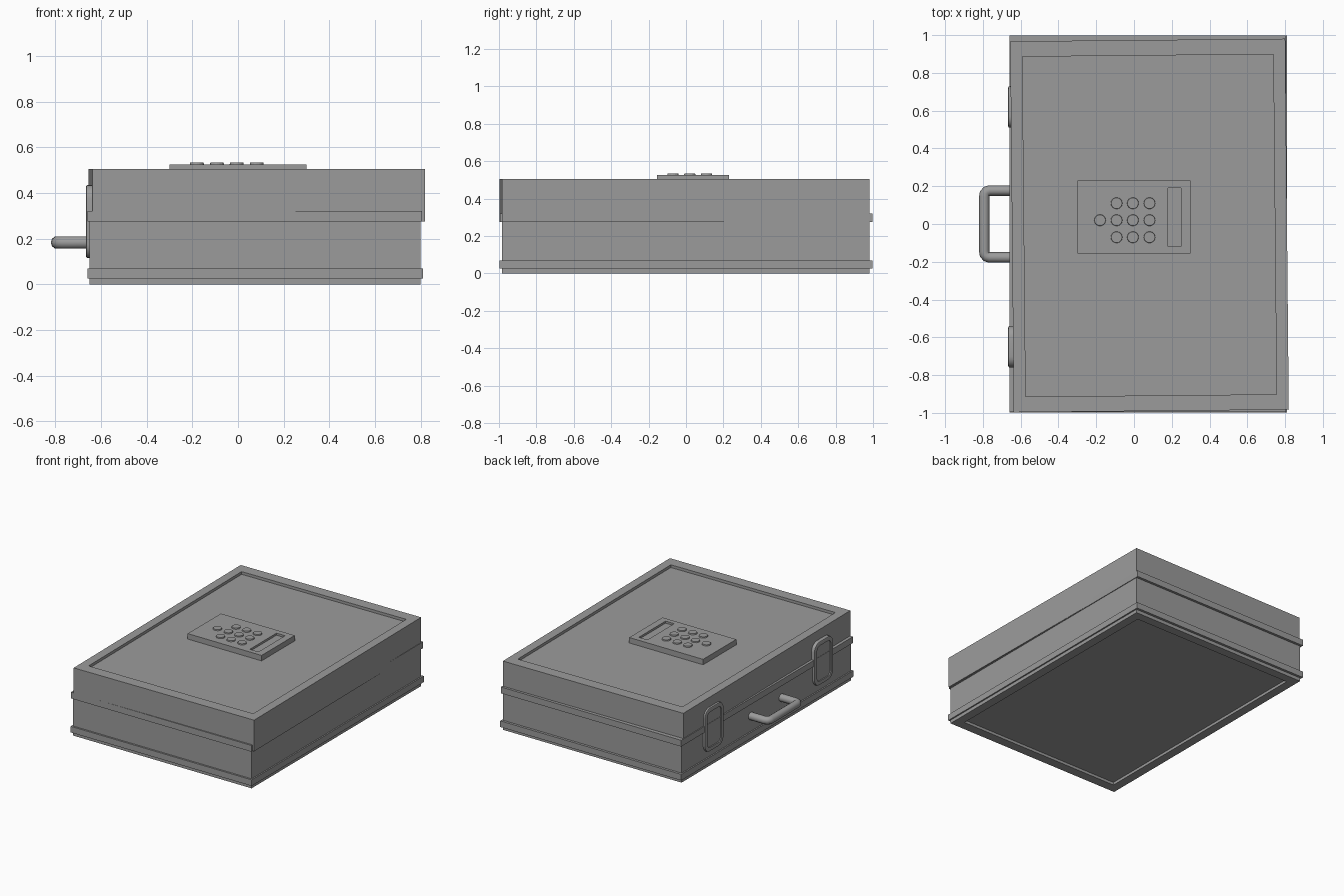
import bpy, bmesh
from mathutils import Matrix, Vector

if "Cube" in bpy.data.objects:
    bpy.data.objects.remove(bpy.data.objects["Cube"])

GREY = (0.33, 0.33, 0.33, 1)
grey = bpy.data.materials.new("plain grey")
grey.use_nodes = True
grey.diffuse_color = GREY
grey.node_tree.nodes["Principled BSDF"].inputs["Base Color"].default_value = GREY


def finish(bm, name):
    bmesh.ops.recalc_face_normals(bm, faces=bm.faces)
    mesh = bpy.data.meshes.new(name)
    bm.to_mesh(mesh)
    bm.free()
    mesh.materials.append(grey)
    obj = bpy.data.objects.new(name, mesh)
    bpy.context.collection.objects.link(obj)
    return obj


def box_mesh(low, high):
    low, high = Vector(low), Vector(high)
    bm = bmesh.new()
    place = Matrix.Translation((low + high) / 2) @ Matrix.Diagonal((high - low).to_4d())
    bmesh.ops.create_cube(bm, size=1, matrix=place)
    bm.normal_update()
    return bm


def sink(bm, direction, rect, depth):
    """Cut a rectangular recess into the face that looks along z."""
    face = max(bm.faces, key=lambda f: f.normal.z * direction)
    mid = face.calc_center_median()
    x0, x1, y0, y1 = rect
    bmesh.ops.inset_individual(bm, faces=[face], thickness=0.005)
    for v in face.verts:
        v.co.x = x0 if v.co.x < mid.x else x1
        v.co.y = y0 if v.co.y < mid.y else y1
    floor = bmesh.ops.extrude_discrete_faces(bm, faces=[face])["faces"][0]
    for v in floor.verts:
        v.co.z -= direction * depth


# Lower shell with its recessed underside
bm = box_mesh((-0.65, -0.985, 0), (0.80, 0.98, 0.29))
sink(bm, -1, (-0.585, 0.735, -0.915, 0.915), 0.02)
finish(bm, "lower_shell")

# Raised trim bands
finish(box_mesh((-0.66, -0.998, 0.025), (0.81, 0.998, 0.07)), "bottom_band")
finish(box_mesh((-0.66, -0.995, 0.274), (0.805, 0.998, 0.32)), "middle_band")

# Lid, sitting slightly askew, with a recessed top
bm = box_mesh((-0.728, -0.982, 0.276), (0.728, 0.982, 0.505))
sink(bm, 1, (-0.664, 0.664, -0.9, 0.9), 0.02)
lid = finish(bm, "lid")
lid.location = (0.082, -0.008, 0)
lid.rotation_euler.z = 0.0095

# Keypad with a sunken display slot
bm = box_mesh((-0.30, -0.155, 0.48), (0.30, 0.23, 0.525))
sink(bm, 1, (0.18, 0.25, -0.12, 0.19), 0.015)
finish(bm, "keypad_plate")

# Ten round keys: a three by three block and a single key
spots = [(x, y) for x in (-0.092, -0.006, 0.082) for y in (-0.07, 0.02, 0.11)]
bm = bmesh.new()
for x, y in spots + [(-0.18, 0.02)]:
    bmesh.ops.create_cone(bm, cap_ends=True, segments=16, radius1=0.032,
                          radius2=0.029, depth=0.015,
                          matrix=Matrix.Translation((x, y, 0.5255)))
finish(bm, "keypad_keys")


def latch(name, y):
    """Rounded plate with a raised rim on the handle side."""
    bm = box_mesh((-0.666, y - 0.11, 0.115), (-0.62, y + 0.11, 0.435))
    corners = [e for e in bm.edges if abs((e.verts[0].co - e.verts[1].co).x) > 0.01]
    bmesh.ops.bevel(bm, geom=corners, offset=0.06, segments=5, profile=0.5,
                    affect='EDGES')
    bm.normal_update()
    face = min(bm.faces, key=lambda f: f.normal.x)
    bmesh.ops.bevel(bm, geom=list(face.edges), offset=0.008, segments=2,
                    profile=0.5, affect='EDGES')
    bm.normal_update()
    face = min(bm.faces, key=lambda f: (round(f.normal.x, 3), -f.calc_area()))
    bmesh.ops.inset_individual(bm, faces=[face], thickness=0.022)
    floor = bmesh.ops.extrude_discrete_faces(bm, faces=[face])["faces"][0]
    for v in floor.verts:
        v.co.x += 0.008
    return finish(bm, name)


smooth = [latch("back_latch", 0.62), latch("front_latch", -0.65)]

# Carrying handle: a round bar with tight rounded corners
curve = bpy.data.curves.new("handle", 'CURVE')
curve.dimensions = '3D'
curve.bevel_depth = 0.028
curve.bevel_resolution = 3
curve.use_fill_caps = True
path = curve.splines.new('POLY')
half = [(-0.63, 0.177), (-0.765, 0.177), (-0.781, 0.172), (-0.79, 0.161), (-0.792, 0.145)]
points = half + [(x, -y) for x, y in reversed(half)]
path.points.add(len(points) - 1)
for p, (x, y) in zip(path.points, points):
    p.co = (x, y, 0.183, 1)
handle = bpy.data.objects.new("handle", curve)
bpy.context.collection.objects.link(handle)
curve.materials.append(grey)

# Turn the bar into a mesh and smooth the rounded parts
bpy.ops.object.select_all(action='DESELECT')
handle.select_set(True)
bpy.context.view_layer.objects.active = handle
bpy.ops.object.convert(target='MESH')
for obj in smooth:
    obj.select_set(True)
bpy.ops.object.shade_smooth_by_angle(angle=0.7)
